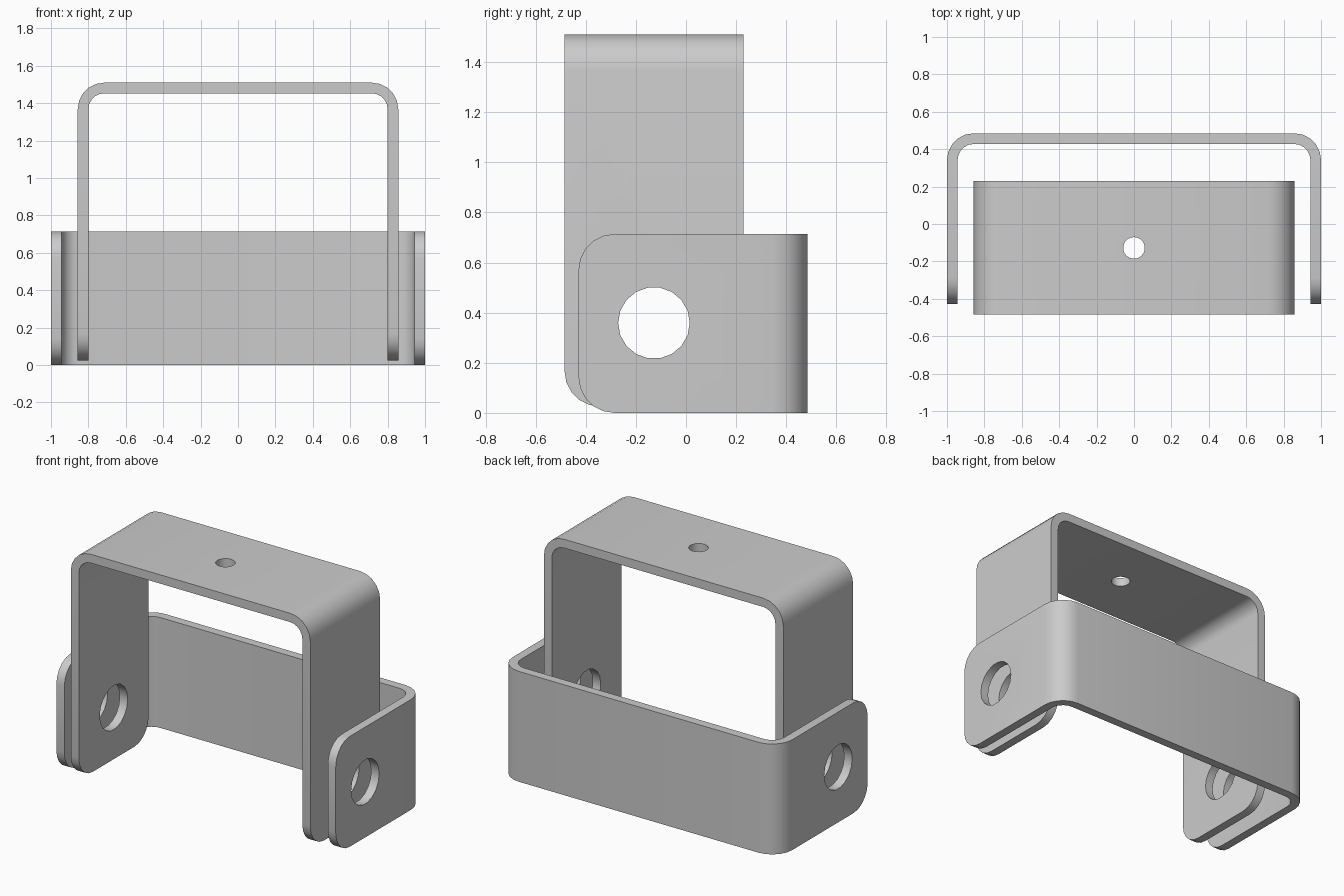
import bpy
import bmesh
from math import pi, cos, sin
from mathutils import Matrix, Vector

cube = bpy.data.objects.get("Cube")
if cube:
    bpy.data.objects.remove(cube, do_unlink=True)

THICK = 0.057
BEND = 0.143      # outer bend radius, also the rounding of the leg ends
WIDTH = 0.714
PIVOT = Vector((0, -0.128, 0.359))

steel = bpy.data.materials.new("grey_steel")
steel.use_nodes = True
grey = (0.6, 0.6, 0.6, 1)
steel.diffuse_color = grey
steel.node_tree.nodes["Principled BSDF"].inputs["Base Color"].default_value = grey


def half_outline(half, length, inset):
    """One side of a U, from the leg end up round the bend."""
    r = BEND - inset
    pts = [(half - inset, -length)]
    for i in range(6):
        a = i / 5 * pi / 2
        pts.append((half - BEND + r * cos(a), -BEND + r * sin(a)))
    return pts


def whole_outline(half, length, inset):
    side = half_outline(half, length, inset)
    return side + [(-u, v) for u, v in reversed(side)]


def strap(name, half, length, place):
    """Bent flat bar: u across, v along the legs, w across the bar width."""
    outline = whole_outline(half, length, 0) + whole_outline(half, length, THICK)[::-1]
    bm = bmesh.new()
    face = bm.faces.new([bm.verts.new((u, v, -WIDTH / 2)) for u, v in outline])
    ext = bmesh.ops.extrude_face_region(bm, geom=[face])
    moved = [g for g in ext["geom"] if isinstance(g, bmesh.types.BMVert)]
    bmesh.ops.translate(bm, verts=moved, vec=(0, 0, WIDTH))
    bmesh.ops.recalc_face_normals(bm, faces=bm.faces)
    # Round the corners of both leg ends
    ends = [e for e in bm.edges
            if all(abs(v.co.y + length) < 1e-4 for v in e.verts)
            and abs(e.verts[0].co.z - e.verts[1].co.z) < 1e-4]
    bmesh.ops.bevel(bm, geom=ends, offset=BEND, offset_type='OFFSET', segments=5,
                    profile=0.5, affect='EDGES', clamp_overlap=False)
    bm.transform(place)
    bmesh.ops.recalc_face_normals(bm, faces=bm.faces)
    mesh = bpy.data.meshes.new(name)
    bm.to_mesh(mesh)
    bm.free()
    mesh.materials.append(steel)
    obj = bpy.data.objects.new(name, mesh)
    bpy.context.collection.objects.link(obj)
    return obj


def drill(obj, centre, radius, depth, rotation):
    """Cut a round hole and remove the cutter."""
    bpy.ops.mesh.primitive_cylinder_add(vertices=18, radius=radius, depth=depth,
                                        location=centre, rotation=rotation)
    cutter = bpy.context.object
    cutter.hide_render = True
    cutter.data.materials.append(steel)
    mod = obj.modifiers.new("hole", 'BOOLEAN')
    mod.operation = 'DIFFERENCE'
    mod.solver = 'EXACT'
    mod.object = cutter
    select(obj)
    bpy.ops.object.modifier_apply(modifier=mod.name)
    bpy.data.objects.remove(cutter, do_unlink=True)


def select(obj):
    bpy.ops.object.select_all(action='DESELECT')
    obj.select_set(True)
    bpy.context.view_layer.objects.active = obj


# Lower bracket lies flat, with its legs pointing forward
lower = strap("lower_bracket", 1.0, 0.914,
              Matrix.Translation((0, 0.485, WIDTH / 2)))
# Upper bracket stands inside it, with its legs pointing down
upper = strap("upper_bracket", 0.857, 1.485,
              Matrix.Translation((0, PIVOT.y, 1.51)) @ Matrix.Rotation(pi / 2, 4, 'X'))

# Pivot holes through all four legs, and a small hole in the top
for bracket in (lower, upper):
    drill(bracket, PIVOT, 0.143, 3, (0, pi / 2, 0))
drill(upper, (0, PIVOT.y, 1.5), 0.058, 0.4, (0, 0, 0))

for bracket in (lower, upper):
    select(bracket)
    bpy.ops.object.shade_smooth_by_angle(angle=pi / 6)
